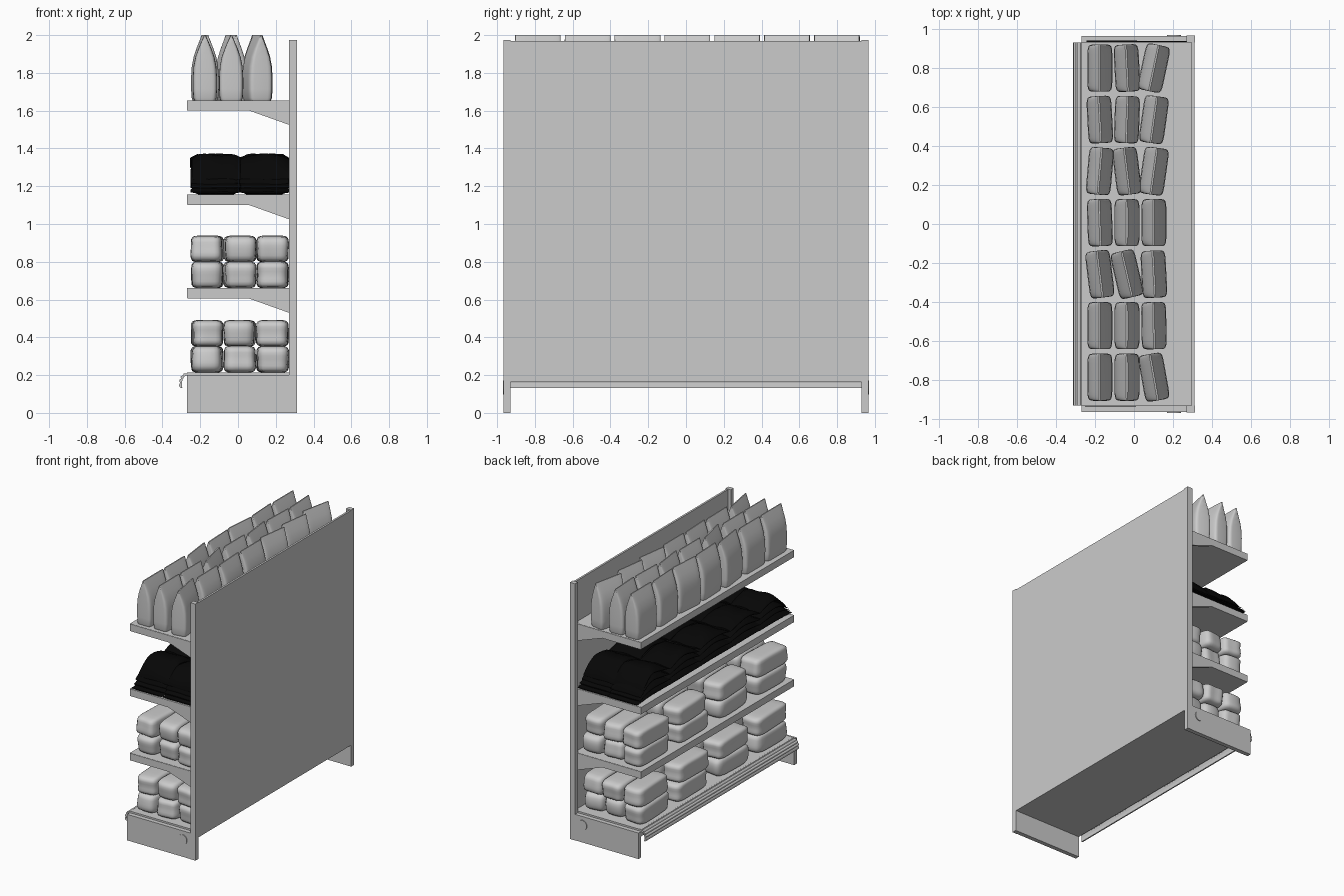
import bpy, bmesh, math, random
from mathutils import Matrix, Vector

if "Cube" in bpy.data.objects:
    bpy.data.objects.remove(bpy.data.objects["Cube"])

random.seed(4)


def finish(bm, name, smooth=None):
    bmesh.ops.recalc_face_normals(bm, faces=bm.faces)
    me = bpy.data.meshes.new(name)
    bm.to_mesh(me)
    bm.free()
    ob = bpy.data.objects.new(name, me)
    bpy.context.collection.objects.link(ob)
    if smooth:
        bpy.ops.object.select_all(action='DESELECT')
        ob.select_set(True)
        bpy.context.view_layer.objects.active = ob
        bpy.ops.object.shade_smooth_by_angle(angle=math.radians(smooth))
    return ob


def prism(name, pts, y0, y1, smooth=None):
    """Extrude an x-z outline along y."""
    bm = bmesh.new()
    f = bm.faces.new([bm.verts.new((x, y0, z)) for x, z in pts])
    r = bmesh.ops.extrude_face_region(bm, geom=[f])
    for v in r['geom']:
        if isinstance(v, bmesh.types.BMVert):
            v.co.y = y1
    return finish(bm, name, smooth)


def box(name, x0, x1, y0, y1, z0, z1):
    return prism(name, [(x0, z0), (x1, z0), (x1, z1), (x0, z1)], y0, y1)


# Finely divided cube (-1..1) used as the template for every soft item
tmp = bmesh.new()
bmesh.ops.create_cube(tmp, size=2)
bmesh.ops.subdivide_edges(tmp, edges=tmp.edges[:], cuts=7, use_grid_fill=True)
tmp.verts.index_update()
CUBE_V = [v.co.copy() for v in tmp.verts]
CUBE_F = [[v.index for v in f.verts] for f in tmp.faces]
tmp.free()


def grid_cube(bm):
    vs = [bm.verts.new(c) for c in CUBE_V]
    for f in CUBE_F:
        bm.faces.new([vs[i] for i in f])
    return vs


# Frame: posts, base sides with round caps, back panel
for side, s in (("left", -1), ("right", 1)):
    a, b = sorted((s * 0.93, s * 0.965))
    box(side + "_post", 0.27, 0.313, a, b, 0, 1.975)
    a, b = sorted((s * 0.93, s * 0.963))
    box(side + "_base_side", -0.27, 0.27, a, b, 0, 0.2)
    disc = [(0.205 + 0.037 * math.cos(i * math.tau / 24),
             0.135 + 0.037 * math.sin(i * math.tau / 24)) for i in range(24)]
    prism(side + "_round_cap", disc, s * 0.955, s * 0.969)
box("back_panel", 0.295, 0.31, -0.93, 0.93, 0.163, 1.97)

# Base shelf and rounded, ribbed front rail
box("base_shelf", -0.27, 0.295, -0.93, 0.93, 0.163, 0.213)
path = [(-0.25, 0.205), (-0.273, 0.205), (-0.289, 0.196),
        (-0.299, 0.180), (-0.303, 0.160), (-0.301, 0.132)]
outer, inner = [], []
for i in range(41):
    t = i / 40 * (len(path) - 1)
    k = min(int(t), len(path) - 2)
    p, q = Vector(path[k]), Vector(path[k + 1])
    c = p.lerp(q, t - k)
    d = (q - p).normalized()
    n = Vector((d.y, -d.x))
    if n.dot(c - Vector((-0.25, 0.15))) < 0:
        n = -n
    outer.append(tuple(c + n * (0.003 + 0.007 * abs(math.sin(t * math.pi)))))
    inner.append(tuple(c - n * 0.006))
prism("front_rail", outer + inner[::-1], -0.93, 0.93, 30)

# Three upper shelves: board and end brackets
for i, top in enumerate((0.66, 1.155, 1.655)):
    n = "shelf_%d_" % (i + 1)
    box(n + "board", -0.27, 0.295, -0.93, 0.93, top - 0.053, top)
    out = [(-0.268, top - 0.002), (0.27, top - 0.002), (0.27, top - 0.13),
           (0.06, top - 0.055), (-0.268, top - 0.055)]
    prism(n + "bracket_left", out, -0.932, -0.915)
    prism(n + "bracket_right", out, 0.915, 0.932)

# Soft block packs: three across, four along, two high
for name, z0 in (("lower_packs", 0.213), ("upper_packs", 0.66)):
    bm = bmesh.new()
    for x in (-0.163, 0.01, 0.183):
        for y in (-0.71, -0.24, 0.24, 0.71):
            for layer in range(2):
                ph = [random.uniform(0, 6.28) for _ in range(3)]
                rot = Matrix.Rotation(random.uniform(-0.04, 0.04), 3, 'Z')
                dy = random.uniform(-0.015, 0.015)
                for v in grid_cube(bm):
                    c = v.co
                    c = c / sum(abs(a) ** 6 for a in c) ** (1 / 6)
                    w = 1 + 0.022 * sum(math.sin(3 * a + p) for a, p in zip(c, ph))
                    p = rot @ Vector((c.x * 0.083 * w, c.y * 0.186 * w, c.z * 0.071))
                    v.co = p + Vector((x, y + dy, z0 + 0.071 + 0.137 * layer))
    finish(bm, name, 50)

# Dark sacks: two columns of five stacks, four sacks high, sagging at the ends
bm = bmesh.new()
for x in (-0.118, 0.14):
    for j in range(5):
        yc = (j - 2) * 0.368
        for k in range(4):
            ox, oy = random.uniform(-0.006, 0.006), random.uniform(-0.006, 0.006)
            ph = random.uniform(0, 6.28)
            for v in grid_cube(bm):
                a, b, w = v.co
                outer_end = (j == 0 and b < 0) or (j == 4 and b > 0)
                half = 0.2 - (0.02 if outer_end else 0.008) * k
                sag = 1 - (0.55 if outer_end else 0.2) * abs(b) ** 1.7
                fat = (0.35 + 0.65 * math.sqrt(1 - abs(a) ** 5)) * (0.3 + 0.7 * (1 - b ** 4))
                zz = 0.053 * sag * (k + 0.5 + 0.5 * w * fat)
                zz *= 1 + 0.03 * math.sin(4 * a + 3 * b + ph)
                side = 0.122 + 0.008 * (1 - w * w)
                v.co = (x + ox + a * side, yc + oy + b * half, 1.155 + zz)
sacks = finish(bm, "dark_sacks", 50)
mat = bpy.data.materials.new("black_plastic")
mat.diffuse_color = (0.002, 0.002, 0.002, 1)
mat.use_nodes = True
mat.node_tree.nodes["Principled BSDF"].inputs["Base Color"].default_value = mat.diffuse_color
sacks.data.materials.append(mat)

# Standing pouches on the top shelf, pinched to a seam at the top
turns = [(0, 0, 10), (0, 0, 1), (7, 13, 3), (2, 0, 0), (-5, 7, -8), (3, -2, -8), (0, 3, -12)]
rings = [(0, 0.056, 0.114), (0.012, 0.061, 0.118), (0.06, 0.064, 0.12), (0.12, 0.064, 0.121),
         (0.18, 0.060, 0.121), (0.23, 0.050, 0.121), (0.275, 0.034, 0.121),
         (0.315, 0.017, 0.121), (0.345, 0.004, 0.121)]
bm = bmesh.new()
N = 28
for j, row in enumerate(turns):
    for x, deg in zip((-0.175, -0.036, 0.102), row):
        m = Matrix.Translation((x, -0.785 + 0.264 * j, 1.655)) @ Matrix.Rotation(math.radians(deg), 4, 'Z')
        loops = []
        for z, hx, hy in rings:
            loop = []
            for i in range(N):
                t = (i + 0.5) * math.tau / N
                c, s = math.cos(t), math.sin(t)
                px = math.copysign(abs(c) ** 0.27, c) * hx
                py = math.copysign(abs(s) ** 0.27, s) * hy
                loop.append(bm.verts.new(m @ Vector((px, py, z))))
            loops.append(loop)
        for lo, hi in zip(loops, loops[1:]):
            for i in range(N):
                bm.faces.new((lo[i], lo[(i + 1) % N], hi[(i + 1) % N], hi[i]))
        bm.faces.new(loops[0][::-1])
        bm.faces.new(loops[-1])
finish(bm, "standing_pouches", 40)
